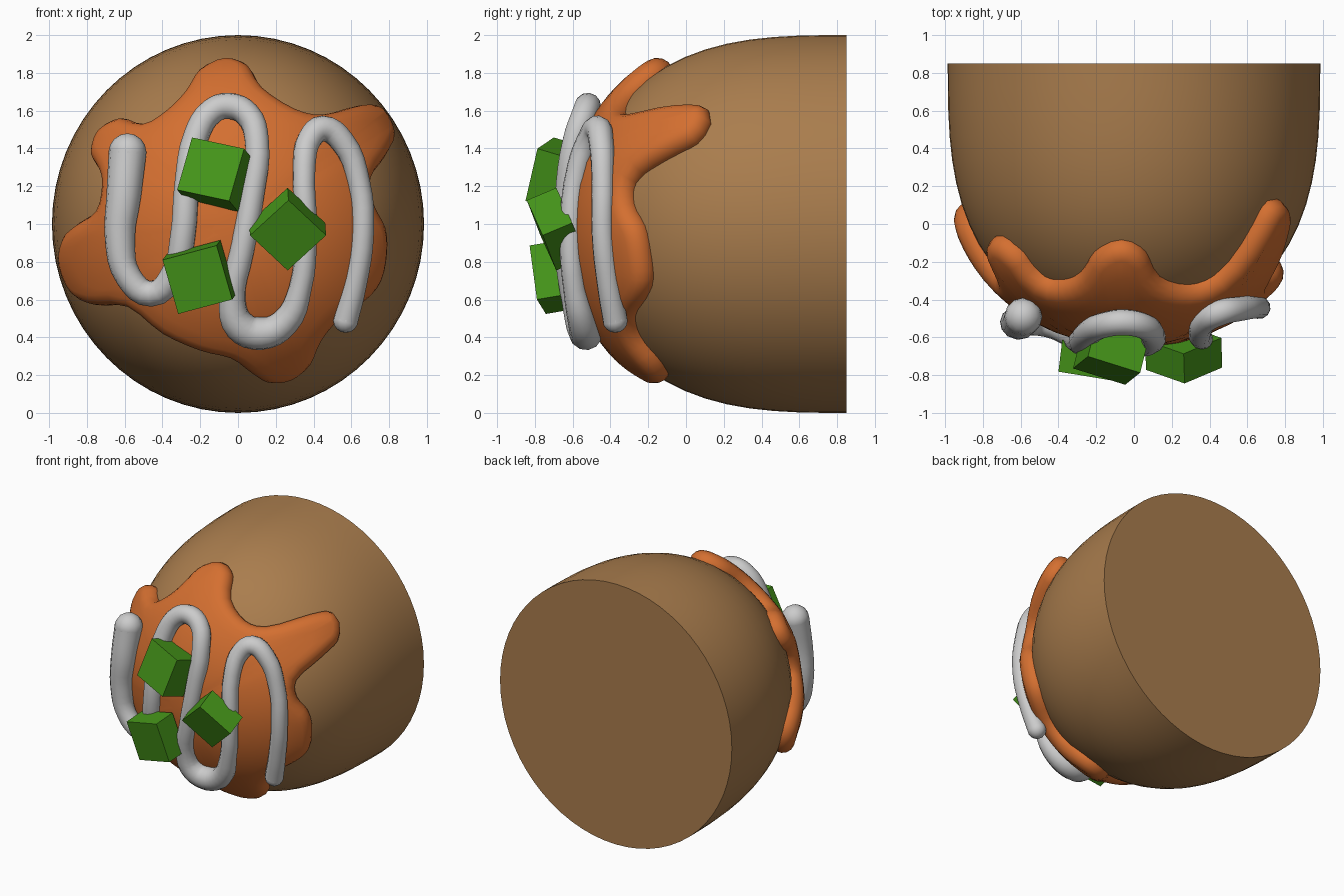
import bpy, bmesh, math
from mathutils import Vector, Matrix

if "Cube" in bpy.data.objects:
    bpy.data.objects.remove(bpy.data.objects["Cube"])


def material(name, rgb):
    m = bpy.data.materials.new(name)
    m.diffuse_color = (*rgb, 1)
    m.use_nodes = True
    m.node_tree.nodes["Principled BSDF"].inputs["Base Color"].default_value = m.diffuse_color
    return m


BROWN = material("brown", (0.40, 0.205, 0.075))
ORANGE = material("orange", (0.66, 0.16, 0.03))
GREEN = material("green", (0.06, 0.30, 0.01))


def finish(bm, name, mat=None, smooth=None):
    bmesh.ops.recalc_face_normals(bm, faces=bm.faces)
    me = bpy.data.meshes.new(name)
    bm.to_mesh(me)
    bm.free()
    ob = bpy.data.objects.new(name, me)
    bpy.context.collection.objects.link(ob)
    if mat:
        me.materials.append(mat)
    if smooth:
        bpy.ops.object.select_all(action='DESELECT')
        ob.select_set(True)
        bpy.context.view_layer.objects.active = ob
        bpy.ops.object.shade_smooth_by_angle(angle=math.radians(smooth))
    return ob


def bridge(bm, a, b):
    n = len(a)
    for i in range(n):
        bm.faces.new((a[i], a[(i + 1) % n], b[(i + 1) % n], b[i]))


# Dome surface: flat back at y = 0.85, rounded front
def dome_y(r):
    return 0.85 - 1.42 * max(0, 1 - (r / 0.99) ** 2) ** (1 / 3)


def on_dome(x, z):
    r = math.hypot(x, z - 1)
    e = 0.01
    slope = (dome_y(r + e) - dome_y(max(r - e, 0))) / (r + e - max(r - e, 0))
    d = Vector((x, 0, z - 1)).normalized() if r > 1e-5 else Vector()
    return Vector((x, dome_y(r), z)), (d * slope + Vector((0, -1, 0))).normalized()


# Body
bm = bmesh.new()
rings = []
for k in range(17):
    u = math.sin(k / 17 * math.pi / 2)
    r = math.sqrt(1 - u ** 3)
    rings.append([bm.verts.new((0.985 * r * math.cos(a), 0.85 - 1.42 * u, 1 + r * math.sin(a)))
                  for a in (2 * math.pi * i / 64 for i in range(64))])
for a, b in zip(rings, rings[1:]):
    bridge(bm, a, b)
bm.faces.new(rings[0])
tip = bm.verts.new((0, -0.57, 1))
for i in range(64):
    bm.faces.new((rings[-1][i], rings[-1][(i + 1) % 64], tip))
finish(bm, "body", BROWN, 40)

# Sauce patch outline (x, z), clockwise from the top
OUT = [(-0.07, 1.88), (0.05, 1.84), (0.13, 1.72), (0.3, 1.61), (0.45, 1.58), (0.65, 1.63),
       (0.77, 1.61), (0.83, 1.48), (0.78, 1.36), (0.7, 1.24), (0.72, 1.1), (0.78, 0.98),
       (0.79, 0.85), (0.76, 0.7), (0.68, 0.6), (0.54, 0.5), (0.44, 0.38), (0.38, 0.25),
       (0.28, 0.17), (0.16, 0.16), (0.06, 0.22), (-0.04, 0.29), (-0.2, 0.33), (-0.4, 0.42),
       (-0.58, 0.56), (-0.75, 0.57), (-0.88, 0.63), (-0.95, 0.78), (-0.93, 0.92), (-0.85, 1.0),
       (-0.75, 1.07), (-0.72, 1.2), (-0.73, 1.28), (-0.78, 1.38), (-0.74, 1.5), (-0.62, 1.56),
       (-0.5, 1.53), (-0.38, 1.6), (-0.28, 1.7), (-0.2, 1.82)]
pts = [Vector(p) for p in OUT]
n = len(pts)
loop = []
for i in range(n):
    p0, p1, p2, p3 = (pts[(i + j) % n] for j in (-1, 0, 1, 2))
    for t in (0, 1 / 3, 2 / 3):
        loop.append(0.5 * (2 * p1 + (p2 - p0) * t + (2 * p0 - 5 * p1 + 4 * p2 - p3) * t * t
                           + (3 * p1 - p0 - 3 * p2 + p3) * t ** 3))
n = len(loop)
RIM = 0.085
normals, inner = [], []
for i in range(n):
    d = (loop[(i + 1) % n] - loop[i - 1]).normalized()
    normals.append(Vector((-d.y, d.x)))
    inner.append(loop[i] - normals[-1] * RIM)

# Sauce patch draped on the dome with a rounded rim
bm = bmesh.new()
mid = Vector((0, 1))
rings = []
for t in (0.15, 0.35, 0.55, 0.7, 0.82, 0.92):
    ring = []
    for p in inner:
        q = mid + (p - mid) * t
        s, nn = on_dome(q.x, q.y)
        ring.append(bm.verts.new(s + nn * RIM))
    rings.append(ring)
for k in range(7):
    a = math.radians(90 - 25 * k)
    ring = []
    for p, m in zip(inner, normals):
        s, nn = on_dome(p.x, p.y)
        out = Vector((m.x, 0, m.y))
        out = (out - nn * out.dot(nn)).normalized()
        ring.append(bm.verts.new(s + RIM * (nn * math.sin(a) + out * math.cos(a))))
    rings.append(ring)
for a, b in zip(rings, rings[1:]):
    bridge(bm, a, b)
bm.faces.new(rings[0])
finish(bm, "sauce_patch", ORANGE, 60)

# Drizzle: winding tube (x, y, z, radius)
PATH = [(-0.585, -0.49, 1.38, 0.1), (-0.605, -0.52, 1.15, 0.092), (-0.625, -0.52, 0.92, 0.08),
        (-0.58, -0.52, 0.72, 0.07), (-0.46, -0.53, 0.63, 0.068), (-0.34, -0.58, 0.74, 0.068),
        (-0.29, -0.62, 0.95, 0.068), (-0.27, -0.61, 1.2, 0.068), (-0.22, -0.56, 1.47, 0.068),
        (-0.14, -0.53, 1.595, 0.068), (-0.05, -0.52, 1.625, 0.07), (0.05, -0.54, 1.58, 0.068),
        (0.1, -0.59, 1.44, 0.065), (0.075, -0.63, 1.15, 0.065), (0.02, -0.63, 0.85, 0.065),
        (-0.03, -0.59, 0.6, 0.07), (0.01, -0.55, 0.46, 0.085), (0.12, -0.53, 0.42, 0.088),
        (0.25, -0.55, 0.48, 0.075), (0.33, -0.59, 0.66, 0.06), (0.36, -0.61, 0.95, 0.058),
        (0.35, -0.57, 1.3, 0.06), (0.38, -0.51, 1.45, 0.065), (0.45, -0.47, 1.505, 0.07),
        (0.55, -0.45, 1.44, 0.066), (0.64, -0.44, 1.22, 0.06), (0.66, -0.44, 0.95, 0.06),
        (0.62, -0.41, 0.68, 0.062), (0.57, -0.375, 0.49, 0.066)]
cu = bpy.data.curves.new("drizzle", 'CURVE')
cu.dimensions = '3D'
cu.bevel_depth = 1
cu.bevel_resolution = 4
cu.resolution_u = 4
sp = cu.splines.new('BEZIER')
sp.bezier_points.add(len(PATH) - 1)
for bp, (x, y, z, r) in zip(sp.bezier_points, PATH):
    bp.co = (x, y, z)
    bp.radius = r
    bp.handle_left_type = bp.handle_right_type = 'AUTO'
sp.use_smooth = True
bpy.context.collection.objects.link(bpy.data.objects.new("drizzle", cu))

# Rounded drizzle ends
for x, y, z, r in (PATH[0], PATH[-1]):
    bm = bmesh.new()
    bmesh.ops.create_uvsphere(bm, u_segments=12, v_segments=8, radius=r,
                              matrix=Matrix.Translation((x, y, z)))
    finish(bm, "drizzle_end", None, 60)

# Green cubes: front face centre, facing direction, roll, side, depth
for c, f, roll, side, depth in [((-0.145, -0.775, 1.29), (-0.25, -1, 0.3), -12, 0.295, 0.2),
                                ((0.265, -0.765, 0.94), (0.03, -1, -0.42), 45, 0.285, 0.17),
                                ((-0.215, -0.785, 0.705), (-0.12, -1, -0.17), 15, 0.30, 0.17)]:
    back = -Vector(f).normalized()
    right = back.cross(Vector((0, 0, 1))).normalized()
    basis = Matrix((right, back, right.cross(back))).transposed().to_4x4()
    mat = (Matrix.Translation(Vector(c) + back * depth / 2) @ basis
           @ Matrix.Rotation(math.radians(-roll), 4, 'Y')
           @ Matrix.Diagonal((side, depth, side, 1)))
    bm = bmesh.new()
    bmesh.ops.create_cube(bm, size=1, matrix=mat)
    finish(bm, "green_cube", GREEN)
